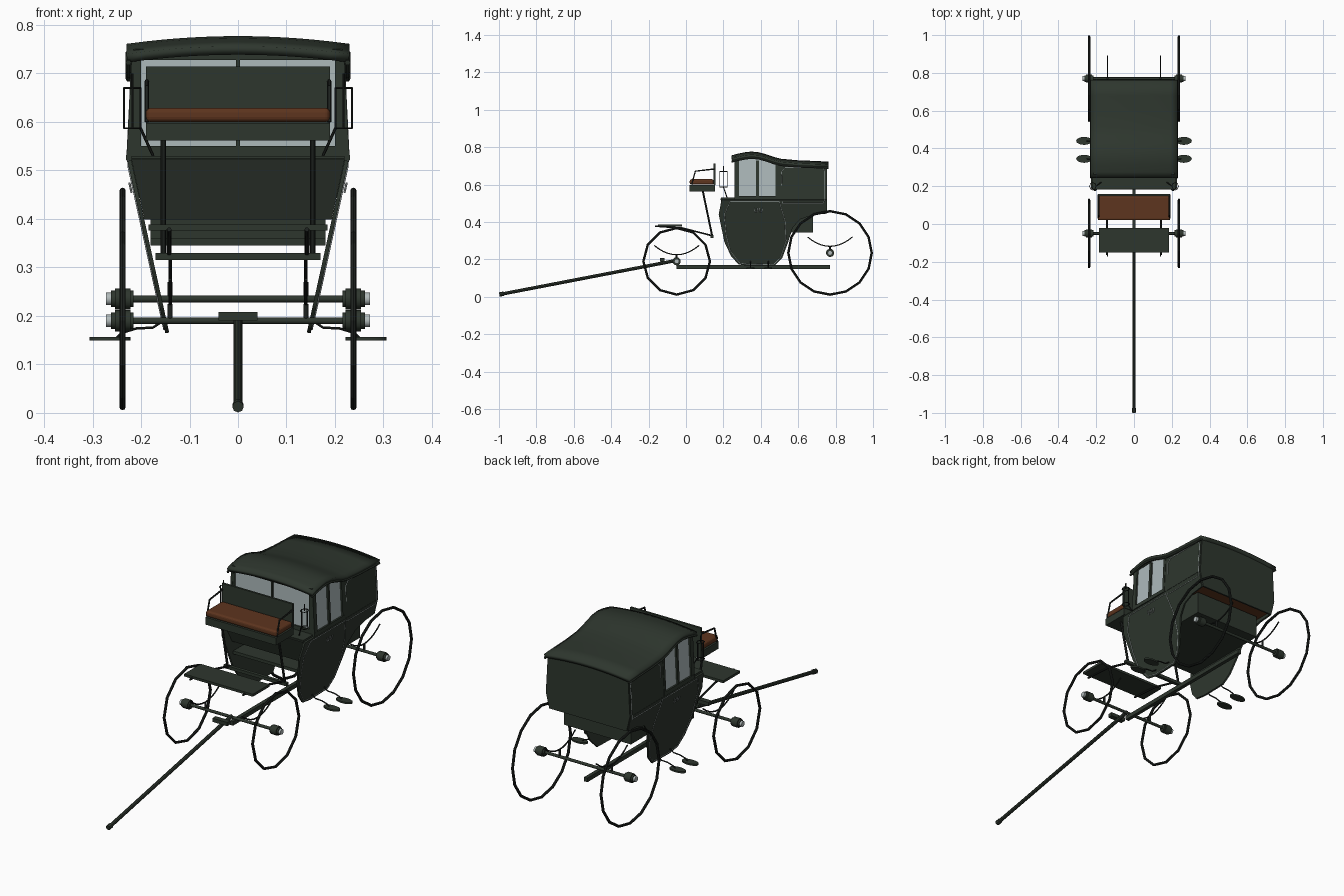
import bpy, bmesh, math
from mathutils import Vector

if "Cube" in bpy.data.objects:
    bpy.data.objects.remove(bpy.data.objects["Cube"], do_unlink=True)


def material(name, rgb):
    m = bpy.data.materials.new(name)
    m.use_nodes = True
    m.diffuse_color = (*rgb, 1)
    m.node_tree.nodes["Principled BSDF"].inputs["Base Color"].default_value = (*rgb, 1)
    return m


GREEN = material("dark green paint", (0.027, 0.037, 0.027))
IRON = material("black iron", (0.013, 0.016, 0.014))
GLASS = material("pale glass", (0.42, 0.49, 0.50))
LEATHER = material("brown leather", (0.11, 0.035, 0.013))
SILVER = material("silver trim", (0.45, 0.50, 0.50))


def finish(ob, name, mat, smooth=False):
    ob.name = name
    ob.data.materials.clear()
    ob.data.materials.append(mat)
    if smooth:
        bpy.ops.object.select_all(action="DESELECT")
        ob.select_set(True)
        bpy.context.view_layer.objects.active = ob
        bpy.ops.object.shade_smooth_by_angle(angle=math.radians(40))
    return ob


def from_bmesh(name, bm, mat, smooth=False):
    bmesh.ops.recalc_face_normals(bm, faces=bm.faces)
    me = bpy.data.meshes.new(name)
    bm.to_mesh(me)
    bm.free()
    ob = bpy.data.objects.new(name, me)
    bpy.context.collection.objects.link(ob)
    return finish(ob, name, mat, smooth)


def box(name, xr, yr, zr, mat, bevel=0):
    bm = bmesh.new()
    bmesh.ops.create_cube(bm, size=1)
    for v in bm.verts:
        v.co = [r[0] + (c + 0.5) * (r[1] - r[0]) for c, r in zip(v.co, (xr, yr, zr))]
    ob = from_bmesh(name, bm, mat)
    if bevel:
        mod = ob.modifiers.new("round", "BEVEL")
        mod.width, mod.segments = bevel, 3
    return ob


def plate(name, pts, mat, thick=0.008):
    """Flat polygon given some thickness."""
    bm = bmesh.new()
    bm.faces.new([bm.verts.new(p) for p in pts])
    ob = from_bmesh(name, bm, mat)
    mod = ob.modifiers.new("thickness", "SOLIDIFY")
    mod.thickness, mod.offset = thick, 0
    return ob


def tube(name, pts, r, mat, closed=False):
    """Round bar swept along a polyline."""
    cu = bpy.data.curves.new(name, "CURVE")
    cu.dimensions = "3D"
    cu.bevel_depth, cu.bevel_resolution, cu.use_fill_caps = r, 1, True
    sp = cu.splines.new("POLY")
    sp.points.add(len(pts) - 1)
    for p, co in zip(sp.points, pts):
        p.co = (*co, 1)
    sp.use_cyclic_u = closed
    ob = bpy.data.objects.new(name, cu)
    bpy.context.collection.objects.link(ob)
    bpy.ops.object.select_all(action="DESELECT")
    ob.select_set(True)
    bpy.context.view_layer.objects.active = ob
    bpy.ops.object.convert(target="MESH")
    return finish(bpy.context.object, name, mat, True)


def rod(name, a, b, r, mat, sides=12):
    a, b = Vector(a), Vector(b)
    bpy.ops.mesh.primitive_cylinder_add(vertices=sides, radius=r, depth=(b - a).length, location=(a + b) / 2)
    ob = bpy.context.object
    ob.rotation_euler = (b - a).to_track_quat("Z", "Y").to_euler()
    return finish(ob, name, mat, True)


def side_x(z):
    """Half width of the coach body at a height."""
    return 0.228 - 0.22 * (0.52 - z) if z <= 0.52 else 0.228 - 0.05 * (z - 0.52)


def on_side(s, pts, out=0):
    return [(s * (side_x(z) + out), y, z) for y, z in pts]


# Running gear: wheels, hubs, axles, leaf springs
for end, cy, cz, rad, n in (("front", -0.05, 0.19, 0.178, 12), ("rear", 0.77, 0.235, 0.223, 16)):
    rod(end + "_axle", (-0.22, cy, cz), (0.22, cy, cz), 0.007, GREEN)
    for s, side in ((1, "left"), (-1, "right")):
        tag = end + "_" + side
        bpy.ops.mesh.primitive_torus_add(major_segments=n, minor_segments=8, major_radius=rad, minor_radius=0.0065,
                                         location=(s * 0.238, cy, cz), rotation=(0, math.pi / 2, 0))
        finish(bpy.context.object, tag + "_wheel_rim", IRON)
        rod(tag + "_hub", (s * 0.222, cy, cz), (s * 0.254, cy, cz), 0.022, GREEN)
        rod(tag + "_hub_collar", (s * 0.215, cy, cz), (s * 0.262, cy, cz), 0.017, GREEN)
        rod(tag + "_hub_cap", (s * 0.26, cy, cz), (s * 0.272, cy, cz), 0.013, SILVER)
        arc = [(s * 0.14, cy + 0.12 * t, cz + 0.035 + 0.05 * t * t) for t in (i / 5 for i in range(-5, 6))]
        tube(tag + "_spring", arc, 0.0035, IRON)
        rod(tag + "_spring_block", (s * 0.14, cy, cz), (s * 0.14, cy, cz + 0.035), 0.005, IRON)

# Draught pole and perch
rod("pole", (0, -0.99, 0.014), (0, -0.05, 0.195), 0.009, GREEN, 8)
rod("pole_tip", (0, -0.998, 0.0125), (0, -0.975, 0.017), 0.0118, GREEN, 8)
box("perch", (-0.009, 0.009), (-0.05, 0.77), (0.15, 0.17), GREEN)
box("splinter_bar", (-0.04, 0.04), (-0.14, -0.115), (0.19, 0.208), GREEN)

# Footboard and coachman's seat
box("footboard", (-0.185, 0.185), (-0.15, -0.022), (0.376, 0.388), GREEN)
box("support_crossbar", (-0.17, 0.17), (0.13, 0.146), (0.315, 0.33), GREEN)
box("seat_box", (-0.19, 0.19), (0.02, 0.155), (0.562, 0.598), GREEN)
box("seat_cushion", (-0.19, 0.19), (0.02, 0.148), (0.6, 0.629), LEATHER, 0.01)
box("seat_back", (-0.19, 0.19), (0.148, 0.158), (0.598, 0.714), GREEN)
for s, side in ((1, "left"), (-1, "right")):
    tube(side + "_seat_strut", [(s * 0.154, 0.09, 0.565), (s * 0.154, 0.14, 0.325)], 0.006, IRON)
    tube(side + "_footboard_bracket", [(s * 0.142, -0.165, 0.378), (s * 0.142, -0.02, 0.368),
                                       (s * 0.142, 0.14, 0.327)], 0.005, IRON)
    tube(side + "_arm_rail", [(s * 0.188, 0.03, 0.6), (s * 0.188, 0.05, 0.672), (s * 0.188, 0.155, 0.684)],
         0.0045, IRON)

# Coach sides, windows, trim, lamps and steps
LOWER = [(0.27, 0.53), (0.19, 0.52), (0.175, 0.44), (0.205, 0.295), (0.24, 0.22), (0.28, 0.175), (0.34, 0.165),
         (0.475, 0.168), (0.515, 0.21), (0.545, 0.29), (0.57, 0.37), (0.61, 0.415), (0.675, 0.438),
         (0.745, 0.445), (0.75, 0.52)]
QUARTER = [(0.485, 0.52), (0.75, 0.52), (0.75, 0.7), (0.6, 0.705), (0.485, 0.72)]
DOOR = [(0.235, 0.508), (0.5, 0.508), (0.53, 0.4), (0.535, 0.3), (0.505, 0.21), (0.47, 0.175), (0.34, 0.172),
        (0.285, 0.182), (0.235, 0.25), (0.215, 0.33), (0.205, 0.44)]
PANEL = [(0.515, 0.5), (0.735, 0.5), (0.742, 0.53), (0.742, 0.67), (0.73, 0.69), (0.53, 0.69), (0.51, 0.67)]
for s, side in ((1, "left"), (-1, "right")):
    plate(side + "_lower_side", on_side(s, [(y, min(z, 0.52)) for y, z in LOWER], -0.004), GREEN)
    plate(side + "_rear_quarter", on_side(s, QUARTER, -0.004), GREEN)
    plate(side + "_side_glass", on_side(s, [(0.27, 0.53), (0.49, 0.53), (0.49, 0.722), (0.385, 0.74),
                                            (0.27, 0.735)], -0.008), GLASS, 0.004)
    for i, y in enumerate((0.272, 0.382, 0.486)):
        w = (0.012, 0.007, 0.007)[i]
        plate(f"{side}_window_post_{i}", on_side(s, [(y - w, 0.52), (y + w, 0.52), (y + w, 0.74 - i * 0.01),
                                                     (y - w, 0.74 - i * 0.01)], -0.004), GREEN, 0.012)
    plate(side + "_window_sill", on_side(s, [(0.26, 0.521), (0.49, 0.521), (0.49, 0.54), (0.26, 0.54)], -0.003),
          GREEN, 0.012)
    tube(side + "_door_trim", on_side(s, DOOR, 0.001), 0.0016, SILVER, True)
    tube(side + "_quarter_trim", on_side(s, PANEL, 0.001), 0.0016, SILVER, True)
    for i, y in enumerate((0.375, 0.4)):
        tube(f"{side}_door_handle_{i}", on_side(s, [(y - 0.008, 0.475), (y - 0.006, 0.455), (y + 0.006, 0.455),
                                                    (y + 0.008, 0.475)], 0.006), 0.0022, SILVER)
    # Open lamp cage on a bracket
    lx, ly = s * 0.218, 0.2
    ring = [(lx + 0.017 * math.cos(a), ly + 0.02 * math.sin(a)) for a in (i * math.pi / 4 for i in range(8))]
    for z, lvl in ((0.587, "base"), (0.67, "top")):
        tube(f"{side}_lamp_{lvl}", [(x, y, z) for x, y in ring], 0.002, IRON, True)
    for i, (x, y) in enumerate(ring[::2]):
        tube(f"{side}_lamp_bar_{i}", [(x, y, 0.587), (x, y, 0.67)], 0.002, IRON)
    tube(side + "_lamp_bracket", [(s * 0.201, 0.2, 0.587), (s * 0.175, 0.22, 0.53)], 0.003, IRON)
    rod(side + "_lamp_finial", (lx, ly, 0.67), (lx, ly, 0.7), 0.003, IRON, 8)
    # Oval treads on curved irons
    for i, y in enumerate((0.345, 0.44)):
        bpy.ops.mesh.primitive_cylinder_add(vertices=20, radius=1, depth=1, location=(s * 0.264, y, 0.153))
        tread = bpy.context.object
        tread.scale = (0.042, 0.021, 0.008)
        finish(tread, f"{side}_step_tread_{i}", GREEN, True)
        tube(f"{side}_step_iron_{i}", [(s * 0.155, y, 0.19), (s * 0.175, y, 0.176), (s * 0.21, y, 0.174),
                                       (s * 0.24, y, 0.165), (s * 0.25, y, 0.155)], 0.003, IRON)

# Front of the body
plate("front_lower_wall", [(-0.22, 0.187, 0.525), (0.22, 0.187, 0.525), (0.193, 0.235, 0.4), (-0.193, 0.235, 0.4)],
      GREEN)
box("front_ledge", (-0.22, 0.22), (0.187, 0.275), (0.52, 0.53), GREEN)
box("front_glass", (-0.21, 0.21), (0.268, 0.272), (0.53, 0.74), GLASS)
box("front_sill", (-0.215, 0.215), (0.262, 0.274), (0.53, 0.55), GREEN)
box("front_header", (-0.215, 0.215), (0.262, 0.274), (0.728, 0.75), GREEN)
for x in (-0.21, 0, 0.21):
    w = 0.004 if x == 0 else 0.01
    box("front_window_post", (x - w, x + w), (0.261, 0.274), (0.53, 0.745), GREEN)

# Back, floor, boot and passenger bench
plate("back_wall", [(x, 0.75, z) for x, z in ((-0.208, 0.445), (0.208, 0.445), (0.226, 0.52), (0.216, 0.7),
                                              (0, 0.712), (-0.216, 0.7), (-0.226, 0.52))], GREEN)
box("floor", (-0.18, 0.18), (0.22, 0.68), (0.345, 0.36), GREEN)
box("boot", (-0.18, 0.18), (0.56, 0.68), (0.35, 0.455), GREEN)
box("passenger_bench", (-0.205, 0.205), (0.58, 0.745), (0.46, 0.485), LEATHER)

# Roof: crowned across, with a raised front
RIDGE = [(0.243, 0.756), (0.275, 0.765), (0.315, 0.773), (0.35, 0.777), (0.39, 0.773), (0.43, 0.762),
         (0.47, 0.748), (0.51, 0.738), (0.6, 0.73), (0.68, 0.727), (0.762, 0.723)]
bm = bmesh.new()
rows = [[bm.verts.new((0.23 * t, y, z - 0.016 * t * t)) for t in (i / 6 for i in range(-6, 7))] for y, z in RIDGE]
for r0, r1 in zip(rows, rows[1:]):
    for i in range(12):
        bm.faces.new((r0[i], r0[i + 1], r1[i + 1], r1[i]))
roof = from_bmesh("roof", bm, GREEN, True)
mod = roof.modifiers.new("thickness", "SOLIDIFY")
mod.thickness = 0.018
mod.offset = -1 if roof.data.polygons[0].normal.z > 0 else 1

# Cornice bead under the roof edge
for s, side in ((1, "left"), (-1, "right")):
    tube(side + "_cornice", [(s * 0.226, y, z - 0.034) for y, z in RIDGE], 0.006, GREEN)
